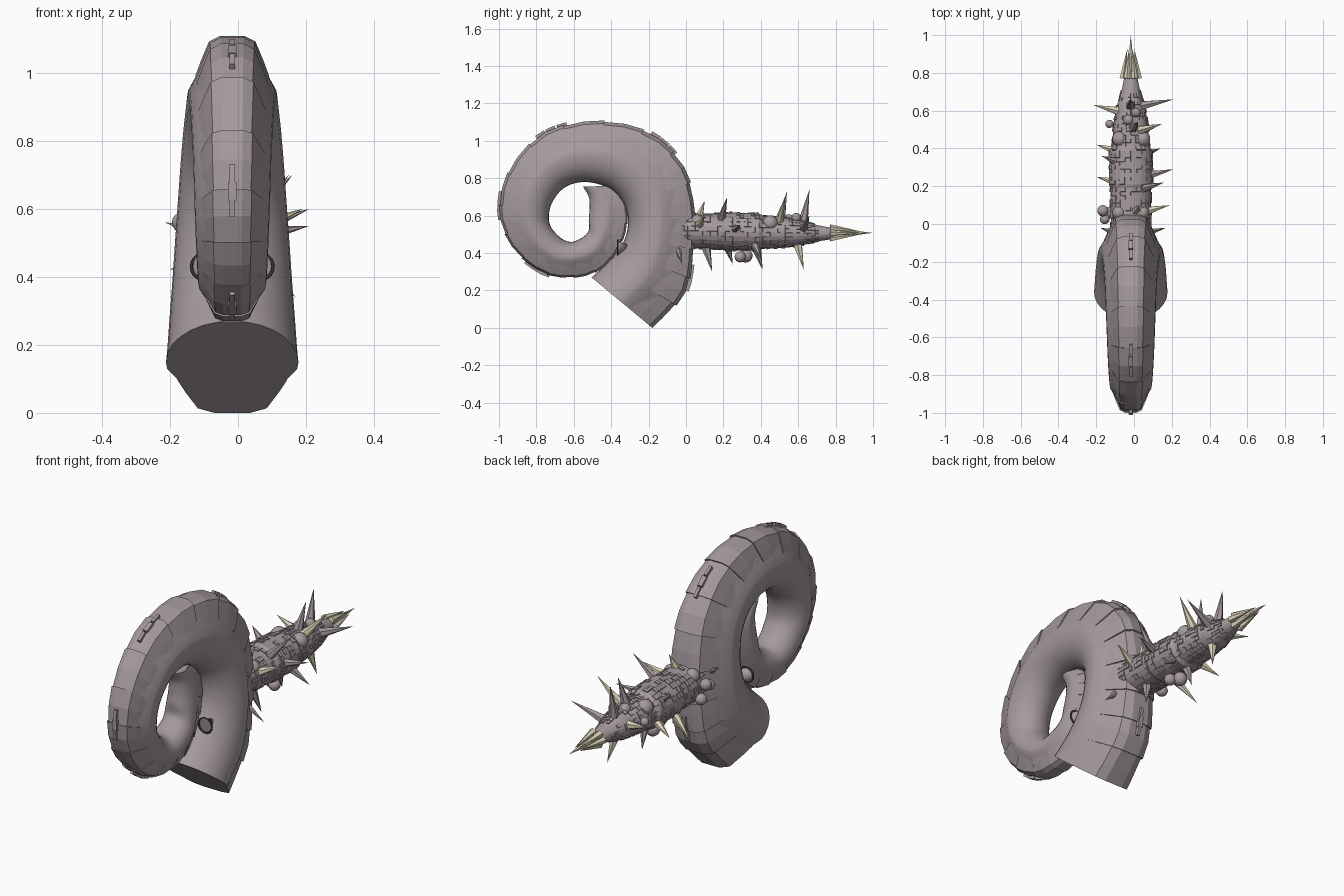
import bpy, bmesh, math, random
from mathutils import Vector

random.seed(4)
cube = bpy.data.objects.get("Cube")
if cube:
    bpy.data.objects.remove(cube, do_unlink=True)


def material(name, color):
    mat = bpy.data.materials.new(name)
    mat.use_nodes = True
    mat.diffuse_color = (*color, 1)
    mat.node_tree.nodes["Principled BSDF"].inputs["Base Color"].default_value = (*color, 1)
    return mat


MAUVE = material("mauve grey", (0.38, 0.325, 0.34))
BONE = material("bone", (0.72, 0.66, 0.49))
DARK = material("dark metal", (0.06, 0.055, 0.055))


def finish(name, bm, mat, smooth=None):
    bmesh.ops.recalc_face_normals(bm, faces=bm.faces)
    mesh = bpy.data.meshes.new(name)
    bm.to_mesh(mesh)
    bm.free()
    obj = bpy.data.objects.new(name, mesh)
    bpy.context.collection.objects.link(obj)
    mesh.materials.append(mat)
    if smooth:
        bpy.ops.object.select_all(action="DESELECT")
        obj.select_set(True)
        bpy.context.view_layer.objects.active = obj
        bpy.ops.object.shade_smooth_by_angle(angle=math.radians(smooth))


def loft(bm, rings):
    """Skin closed rings of points and cap both ends."""
    rows = [[bm.verts.new(p) for p in ring] for ring in rings]
    n = len(rows[0])
    for a, b in zip(rows, rows[1:]):
        for i in range(n):
            j = (i + 1) % n
            bm.faces.new((a[i], a[j], b[j], b[i]))
    bm.faces.new(rows[0])
    bm.faces.new(rows[-1])


def ramp(table, v):
    """Linear interpolation through (position, value) pairs."""
    for (p0, r0), (p1, r1) in zip(table, table[1:]):
        if v <= p1:
            return r0 + (r1 - r0) * (v - p0) / (p1 - p0)
    return table[-1][1]


def aim(direction):
    return Vector(direction).to_track_quat("Z", "Y").to_matrix().to_4x4()


def cone(bm, base, tip, radius, sides=6):
    base, tip = Vector(base), Vector(tip)
    matrix = aim(tip - base)
    matrix.translation = (base + tip) / 2
    bmesh.ops.create_cone(bm, cap_ends=True, segments=sides, radius1=radius,
                          radius2=0, depth=(tip - base).length, matrix=matrix)


# Spiral stations from mouth to tip: inner y, z and outer y, z
STATIONS = [
    (-.505, .27, -.18, 0), (-.40, .37, -.01, .17), (-.33, .47, .04, .37),
    (-.31, .58, .05, .6), (-.34, .68, 0, .85), (-.42, .75, -.18, 1.04),
    (-.54, .78, -.46, 1.11), (-.65, .75, -.75, 1.05), (-.72, .66, -.94, .86),
    (-.73, .56, -1, .63), (-.68, .49, -.93, .43), (-.62, .46, -.76, .29),
    (-.56, .48, -.57, .27), (-.52, .52, -.43, .33), (-.52, .58, -.34, .46),
    (-.515, .64, -.31, .58), (-.52, .7, -.33, .68), (-.55, .755, -.41, .76)]
HALF_WIDTH = [(0, .195), (2.5, .168), (5, .138), (8, .115), (12, .095), (17, .05)]
LAST = len(STATIONS) - 1
CENTER_X = -.017


def station(t):
    """Smooth spline through the stations."""
    i = min(int(t), LAST - 1)
    f = t - i
    p = [Vector(STATIONS[max(0, min(LAST, k))]) for k in range(i - 1, i + 3)]
    v = (p[1] * 2 + (p[2] - p[0]) * f
         + (p[0] * 2 - p[1] * 5 + p[2] * 4 - p[3]) * f ** 2
         + (p[1] * 3 - p[0] - p[2] * 3 + p[3]) * f ** 3) / 2
    return Vector((0, v[0], v[1])), Vector((0, v[2], v[3]))


def place(t, x, u):
    """Point on the section at t: x in half widths, u from inner 0 to outer 1."""
    inner, outer = station(t)
    p = inner.lerp(outer, u)
    p.x = CENTER_X + x * ramp(HALF_WIDTH, t)
    return p


# Smooth coiled body: faceted ridge outside, round inside
RIDGE = [(.98, .52), (.8, .65), (.66, .77), (.5, .92), (.25, .97)]
ARC = [math.pi * k / 14 for k in range(15)]
SECTION = ([(-math.cos(a), .45 - .45 * math.sin(a)) for a in ARC] + RIDGE
           + [(-x, u) for x, u in reversed(RIDGE)])
bm = bmesh.new()
loft(bm, [[place(LAST * k / 110, x, u) for x, u in SECTION] for k in range(111)])
finish("shell_body", bm, MAUVE, 40)

# Overlapping armour bands on the outer side, flared toward the mouth
EDGE = [(.83, .64), (.7, .78), (.52, .95), (.27, 1)]
PROFILE = EDGE + [(-x, u) for x, u in reversed(EDGE)]
BANDS = 23
bm = bmesh.new()
for k in range(BANDS):
    rings = []
    for f, shrink in ((0, 0), (.5, .008), (1.03, .022)):
        t = min((k + f) * LAST / BANDS, LAST)
        rings.append([place(t, x * (1 - 2 * shrink), u - shrink) for x, u in PROFILE])
    loft(bm, rings)
finish("shell_bands", bm, MAUVE)

# Clasps along the outer ridge
bm = bmesh.new()
for t in (1.5, 4.7, 6.9, 8.9, 10.8):
    for step in (-.22, 0, .22):
        p = place(t + step, 0, 1)
        matrix = aim(place(t + step + .05, 0, 1) - p)
        matrix.translation = p
        made = bmesh.ops.create_cube(bm, size=1)["verts"]
        wide = .026 if step == 0 else .016
        bmesh.ops.scale(bm, verts=made, vec=(wide, .018, .055))
        bmesh.ops.transform(bm, verts=made, matrix=matrix)
finish("ridge_clasps", bm, MAUVE)

# Side sockets: a cone with a dark rim, facing the front
for name, side in (("left", 1), ("right", -1)):
    spot = Vector((CENTER_X + side * .082, -.365, .43))
    bm = bmesh.new()
    cone(bm, spot, spot + Vector((0, .07, .01)), .038, 16)
    finish(name + "_socket", bm, MAUVE, 40)
    bpy.ops.mesh.primitive_torus_add(location=spot, rotation=(math.pi / 2, 0, 0), major_radius=.038,
                                     minor_radius=.005, major_segments=20, minor_segments=6)
    rim = bpy.context.object
    rim.name = name + "_socket_rim"
    rim.data.materials.append(DARK)

# Tapered arm with raised plating: y, radius
ARM = [(-.05, .105), (.2, .108), (.21, .116), (.39, .112), (.4, .1), (.52, .092),
       (.62, .076), (.7, .05), (.79, .032)]
AXIS_Z = .52
RIM = [math.tau * k / 24 for k in range(24)]
bm = bmesh.new()
rings = []
for k in range(43):
    y = -.05 + .02 * k
    r = ramp(ARM, y)
    rings.append([(CENTER_X + r * math.cos(a), y, AXIS_Z - .02 * max(y, 0) + .88 * r * math.sin(a))
                  for a in RIM])
loft(bm, rings)
bmesh.ops.recalc_face_normals(bm, faces=bm.faces)
picked = [f for f in bm.faces if len(f.verts) == 4 and f.calc_center_median().y < .7
          and random.random() < .4]
bmesh.ops.inset_individual(bm, faces=picked, thickness=.001, depth=.005)
finish("arm", bm, MAUVE)

# Spikes, given by their tips
GREY_TIPS = [(.21, .66, .6), (.21, .29, .55), (-.18, -.02, .62), (-.02, .66, .74),
             (.02, .54, .73), (-.06, -.03, .69), (.04, .14, .3), (-.03, .41, .31),
             (.16, .22, .7), (.14, .4, .37), (.17, -.02, .34), (-.17, .36, .62)]
BONE_TIPS = [(-.215, .63, .56), (.15, .53, .7), (.19, .1, .6), (.02, .63, .31),
             (-.2, .42, .42), (-.2, .25, .34), (.03, .1, .68)]
for name, tips, mat in (("grey_spikes", GREY_TIPS, MAUVE), ("bone_spikes", BONE_TIPS, BONE)):
    bm = bmesh.new()
    for tip in tips:
        y = tip[1] - .035
        axis = Vector((CENTER_X, y, AXIS_Z - .01))
        out = (Vector((tip[0], y, tip[2])) - axis).normalized()
        cone(bm, axis + out * ramp(ARM, y) * .7, tip, .027)
    finish(name, bm, mat)

# Round growths
bm = bmesh.new()
for x, y, z, r in ((-.165, .07, .56, .03), (-.155, .025, .54, .026), (-.13, .06, .47, .03),
                   (-.08, .06, .58, .036), (.045, .06, .57, .036), (-.075, .45, .56, .042),
                   (.045, .45, .56, .042), (-.03, .32, .385, .036), (.01, .29, .38, .03),
                   (.01, .59, .59, .025), (-.13, .53, .53, .022), (-.03, .55, .58, .028)):
    made = bmesh.ops.create_uvsphere(bm, u_segments=14, v_segments=8, radius=r)["verts"]
    bmesh.ops.translate(bm, verts=made, vec=(x, y, z))
finish("growths", bm, MAUVE, 60)

# Claw cluster at the arm's end
bm = bmesh.new()
for k in range(6):
    a = math.tau * k / 6
    c, s = math.cos(a), math.sin(a)
    cone(bm, (CENTER_X + .042 * c, .77, .507 + .034 * s),
         (CENTER_X + .018 * c, .93, .508 + .01 * s), .018, 5)
cone(bm, (CENTER_X, .77, .507), (CENTER_X, 1, .508), .028)
finish("claws", bm, BONE)
